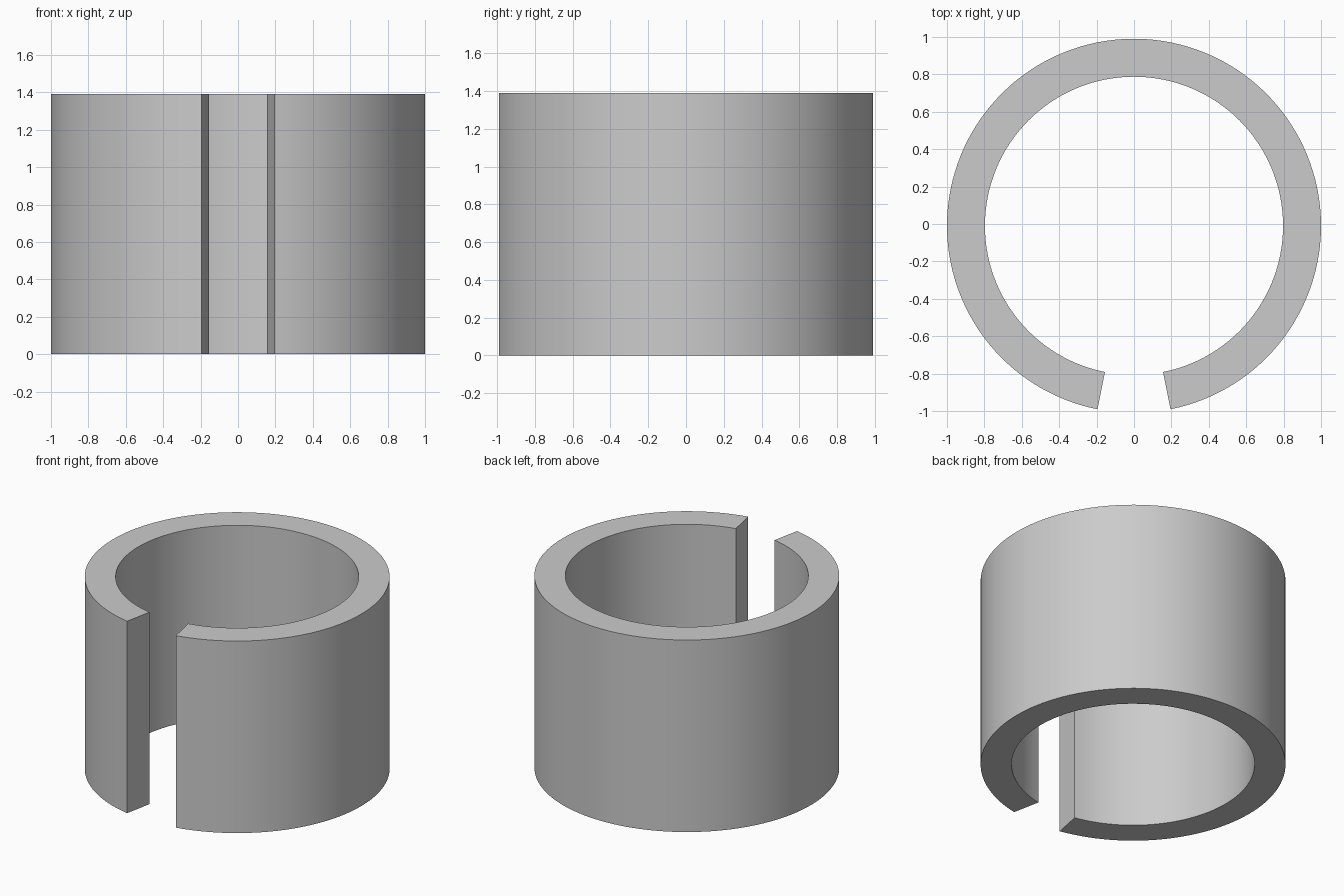
import bpy, bmesh, math

if "Cube" in bpy.data.objects:
    bpy.data.objects.remove(bpy.data.objects["Cube"])

R_OUT, R_IN, HEIGHT = 1.0, 0.797, 1.39
HALF_GAP = math.radians(11.25)
STEPS = 120
Y_SHIFT = -(1 - math.cos(HALF_GAP)) / 2   # centres the open ring on y = 0

# wall cross-section on one side of the gap
bm = bmesh.new()
start = -math.pi / 2 + HALF_GAP
profile = [(R_IN, 0), (R_OUT, 0), (R_OUT, HEIGHT), (R_IN, HEIGHT)]
section = bm.faces.new([bm.verts.new((r * math.cos(start), r * math.sin(start), z))
                        for r, z in profile])

# sweep it around to the other side of the gap, keeping both end faces
bmesh.ops.spin(bm, geom=[section] + section.edges[:] + section.verts[:],
               cent=(0, 0, 0), axis=(0, 0, 1),
               angle=2 * math.pi - 2 * HALF_GAP, steps=STEPS)
if not any(len(f.verts) == 4 and all(abs(v.co.x - f.verts[0].co.x) < 0.3 for v in f.verts)
           and f.calc_area() > 0.2 and f.calc_center_median().x > 0 for f in bm.faces):
    bm.faces.new([v for v in bm.verts if abs(math.atan2(v.co.y, v.co.x) - start) < 1e-4])
bmesh.ops.remove_doubles(bm, verts=bm.verts, dist=1e-5)
# close any end left open by the sweep
bmesh.ops.holes_fill(bm, edges=[e for e in bm.edges if e.is_boundary], sides=4)
bmesh.ops.translate(bm, verts=bm.verts, vec=(0, Y_SHIFT, 0))
bmesh.ops.recalc_face_normals(bm, faces=bm.faces)

mesh = bpy.data.meshes.new("split_ring")
bm.to_mesh(mesh)
bm.free()
ring = bpy.data.objects.new("split_ring", mesh)
bpy.context.collection.objects.link(ring)

# smooth curved walls, sharp rims
bpy.context.view_layer.objects.active = ring
ring.select_set(True)
bpy.ops.object.shade_smooth_by_angle(angle=math.radians(30))
